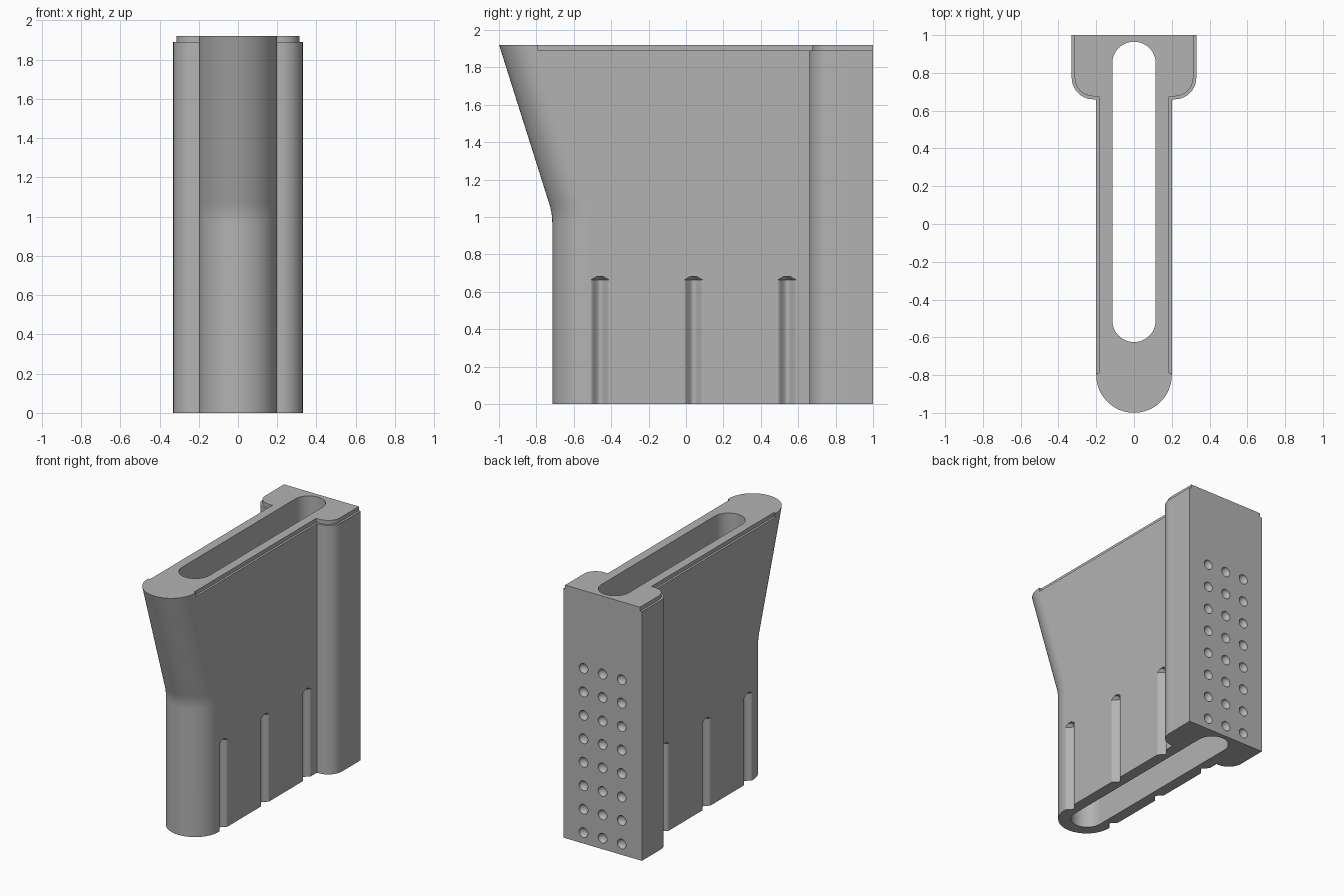
import bpy, bmesh, math
from mathutils import Matrix

if "Cube" in bpy.data.objects:
    bpy.data.objects.remove(bpy.data.objects["Cube"], do_unlink=True)

grey = bpy.data.materials.new("plain grey")
grey.use_nodes = True
COLOUR = (0.45, 0.45, 0.45, 1)
grey.diffuse_color = COLOUR
grey.node_tree.nodes["Principled BSDF"].inputs["Base Color"].default_value = COLOUR

TOP, LIP_Z, HALF = 1.92, 1.89, 0.2
NOSE_Y, BEND_Z, LEAN = -0.515, 1.02, 0.316


def arc(cx, cy, r, a0, a1, n):
    angles = [math.radians(a0 + (a1 - a0) * i / n) for i in range(n + 1)]
    return [(cx + r * math.cos(a), cy + r * math.sin(a)) for a in angles]


def nose_shift(z):
    """Forward lean of the nose, with a small blend at the bend."""
    t = z - BEND_Z
    b = 0.05
    if abs(t) < b:
        return LEAN * (t + b) ** 2 / (4 * b)
    return LEAN * max(t, 0)


def outline(z, inset=0.0):
    """Closed plan section: rounded nose, straight sides, wide rear block."""
    half = arc(0, NOSE_Y - nose_shift(z), HALF, -90, 0, 20)
    if inset:
        half += [(HALF, -0.79), (HALF - inset, -0.79)]
    half += [(HALF - inset, 0.66 + inset)]
    half += arc(0.215, 0.775, 0.115 - inset, -90, 0, 10)
    half += [(0.33 - inset, 1.0)]
    return half + [(-x, y) for x, y in reversed(half) if x > 1e-5]


def loft(name, rings):
    """Skin a stack of equal-length (z, section) rings and cap both ends."""
    bm = bmesh.new()
    loops = [[bm.verts.new((x, y, z)) for x, y in pts] for z, pts in rings]
    n = len(loops[0])
    for a, b in zip(loops, loops[1:]):
        for i in range(n):
            j = (i + 1) % n
            bm.faces.new((a[i], a[j], b[j], b[i]))
    bm.faces.new(list(reversed(loops[0])))
    bm.faces.new(loops[-1])
    bmesh.ops.recalc_face_normals(bm, faces=bm.faces)
    return finish(name, bm)


def finish(name, bm):
    mesh = bpy.data.meshes.new(name)
    bm.to_mesh(mesh)
    bm.free()
    mesh.materials.append(grey)
    obj = bpy.data.objects.new(name, mesh)
    bpy.context.collection.objects.link(obj)
    return obj


def activate(obj):
    bpy.ops.object.select_all(action='DESELECT')
    obj.select_set(True)
    bpy.context.view_layer.objects.active = obj


def cut(obj, cutter):
    cutter.hide_render = True
    mod = obj.modifiers.new("cut", 'BOOLEAN')
    mod.operation, mod.solver, mod.object = 'DIFFERENCE', 'EXACT', cutter
    activate(obj)
    bpy.ops.object.modifier_apply(modifier=mod.name)


# Main body with leaning nose, and the stepped rim on top
levels = [0] + [BEND_Z - 0.05 + 0.02 * i for i in range(6)] + [LIP_Z]
body = loft("body", [(z, outline(z)) for z in levels])
rim = loft("top_rim", [(z, outline(z, 0.016)) for z in (LIP_Z, TOP)])

# Long slot through the full height
slot_plan = arc(0, -0.51, 0.115, 180, 360, 24) + arc(0, 0.85, 0.115, 0, 180, 24)
slot = loft("slot_cutter", [(-0.1, slot_plan), (TOP + 0.1, slot_plan)])
cut(body, slot)
cut(rim, slot)
cutters = [slot]


# Three bell-shaped side grooves per side, tapering shut at the top
def groove_plan(side, y, scale):
    pts = [(-0.06, 0.05)]
    steps = 16
    for i in range(steps + 1):
        u = -1 + 2 * i / steps
        depth = 0.038 * (0.5 + 0.5 * math.cos(math.pi * u)) ** 0.8
        pts.append((depth, 0.05 * u))
    pts[0] = (-0.02, -0.05)
    pts.append((-0.02, 0.05))
    return [(side * (HALF - d * (scale if d > 0 else 1)), y + w * scale) for d, w in pts]


for side in (1, -1):
    for y in (-0.46, 0.04, 0.54):
        groove = loft("groove_cutter", [(z, groove_plan(side, y, s))
                      for z, s in ((-0.1, 1), (0.663, 1), (0.683, 0.35))])
        cut(body, groove)
        cutters.append(groove)

# Grid of round dimples in the rear face
bm = bmesh.new()
for col in (-1, 0, 1):
    for row in range(8):
        place = Matrix.Translation((0.16 * col, 1.0, 0.083 + 0.178 * row))
        squash = Matrix.Diagonal((1, 0.8, 1, 1))
        bmesh.ops.create_uvsphere(bm, u_segments=20, v_segments=11, radius=0.037,
                                  matrix=place @ squash)
dimples = finish("dimple_cutter", bm)
cut(body, dimples)
cutters.append(dimples)

for c in cutters:
    bpy.data.objects.remove(c, do_unlink=True)

# Smooth curved walls, crisp edges
for obj in (body, rim):
    activate(obj)
    bpy.ops.object.shade_smooth_by_angle(angle=math.radians(30))
    weighted = obj.modifiers.new("even_normals", 'WEIGHTED_NORMAL')
    weighted.keep_sharp = True
